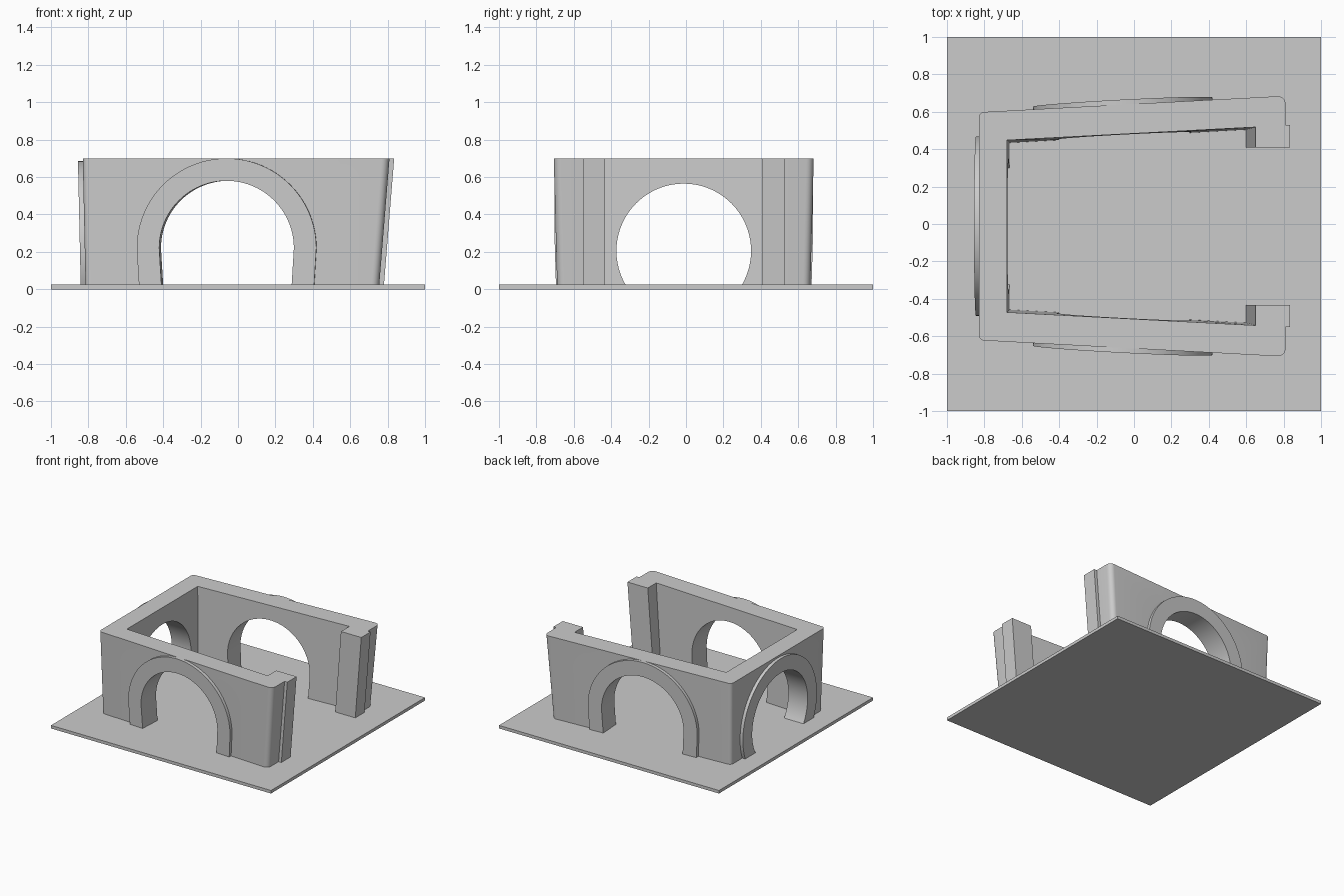
import bpy, bmesh, math

if "Cube" in bpy.data.objects:
    bpy.data.objects.remove(bpy.data.objects["Cube"])

CY = -0.012          # centre line of the building
TOP, BOT = 0.70, 0.02

grey = bpy.data.materials.new("stone_grey")
grey.diffuse_color = (0.6, 0.6, 0.6, 1)
grey.use_nodes = True
grey.node_tree.nodes["Principled BSDF"].inputs["Base Color"].default_value = grey.diffuse_color


def make(name, verts, faces, material=True):
    me = bpy.data.meshes.new(name)
    me.from_pydata(verts, [], faces)
    bm = bmesh.new()
    bm.from_mesh(me)
    bmesh.ops.recalc_face_normals(bm, faces=bm.faces)
    bm.to_mesh(me)
    bm.free()
    ob = bpy.data.objects.new(name, me)
    bpy.context.collection.objects.link(ob)
    if material:
        me.materials.append(grey)
    return ob


def prism(name, low, high, material=True):
    n = len(low)
    faces = [tuple(range(n)), tuple(range(n, 2 * n))]
    faces += [(i, (i + 1) % n, n + (i + 1) % n, n + i) for i in range(n)]
    return make(name, low + high, faces, material)


def smooth(ob):
    bpy.ops.object.select_all(action='DESELECT')
    ob.select_set(True)
    bpy.context.view_layer.objects.active = ob
    bpy.ops.object.shade_smooth_by_angle(angle=math.radians(25))


# Ground plate
prism("base_plate",
      [(-1, -1, 0), (1, -1, 0), (1, 1, 0), (-1, 1, 0)],
      [(-1, -1, 0.025), (1, -1, 0.025), (1, 1, 0.025), (-1, 1, 0.025)])


# Walls: half outline (x, y, x shift at foot, y shift at foot), mirrored over the centre line
def arc(cx, cy, r, a0, a1, sx, sy):
    return [(cx + r * math.cos(a), cy + r * math.sin(a), sx, sy)
            for a in (math.radians(a0 + (a1 - a0) * i / 6) for i in range(7))]


half = [(-0.68, 0.46, 0.014, -0.014), (0.65, 0.53, -0.052, -0.014),
        (0.65, 0.42, -0.052, 0), (0.835, 0.42, -0.055, 0),
        (0.835, 0.54, -0.055, 0), (0.81, 0.54, -0.055, 0)]
half += arc(0.77, 0.655, 0.04, 0, 93, -0.055, -0.018)
half += arc(-0.80, 0.581, 0.03, 93, 180, 0.015, -0.018)
# The outer ends join across the left wall, the inner ends across the courtyard
loop = [(x, CY + y, sx, sy) for x, y, sx, sy in half]
loop += [(x, CY - y, sx, -sy) for x, y, sx, sy in reversed(half)]
walls = prism("walls",
              [(x + sx, y + sy, BOT) for x, y, sx, sy in loop],
              [(x, y, TOP) for x, y, sx, sy in loop])


# Places a point by distance along the wall, height and depth outside the wall face
def on_side(sign):
    def place(u, z, d):
        x = -0.06 + u - 0.052 * d
        y = 0.611 + (x + 0.83) * 0.052 - 0.018 * (TOP - z) / 0.68 + d
        return (x, CY + sign * y, z)
    return place


def on_left(u, z, d):
    return (-0.83 + 0.015 * (TOP - z) / 0.68 - d, CY + u, z)


def arch_curve(r, cz, round_foot, n=48):
    """Arch line from right foot to left foot."""
    a = math.asin((cz - BOT) / r) if round_foot else 0
    pts = [(r * math.cos(t), cz + r * math.sin(t))
           for t in (-a + (math.pi + 2 * a) * i / n for i in range(n + 1))]
    if not round_foot:
        pts = [(r - 0.012, BOT)] + pts + [(-r + 0.012, BOT)]
    return pts


def arch(name, place, cz, round_foot):
    # Opening cut through the wall
    line = arch_curve(0.36, cz, round_foot)
    foot = [(line[-1][0], -0.1), (line[0][0], -0.1)]
    cutter = prism(name + "_cutter",
                   [place(u, z, -0.30) for u, z in line + foot],
                   [place(u, z, 0.10) for u, z in line + foot], False)
    cutter.hide_render = True
    mod = walls.modifiers.new(name, 'BOOLEAN')
    mod.operation, mod.solver, mod.object = 'DIFFERENCE', 'EXACT', cutter
    bpy.context.view_layer.objects.active = walls
    bpy.ops.object.modifier_apply(modifier=mod.name)
    bpy.data.objects.remove(cutter)
    # Raised band around the opening
    outer = arch_curve(0.48, cz, round_foot)
    n = len(line)
    rows = [[place(u, z, d) for u, z in c]
            for c, d in ((line, -0.01), (line, 0.026), (outer, 0.026), (outer, -0.01))]
    faces = [(k * n + i, k * n + i + 1, (k + 1) % 4 * n + i + 1, (k + 1) % 4 * n + i)
             for k in range(4) for i in range(n - 1)]
    faces += [tuple(k * n for k in range(4)), tuple(k * n + n - 1 for k in range(4))]
    smooth(make(name + "_trim", sum(rows, []), faces))


arch("front_arch", on_side(-1), 0.22, False)
arch("back_arch", on_side(1), 0.22, False)
arch("left_arch", on_left, 0.205, True)
smooth(walls)
